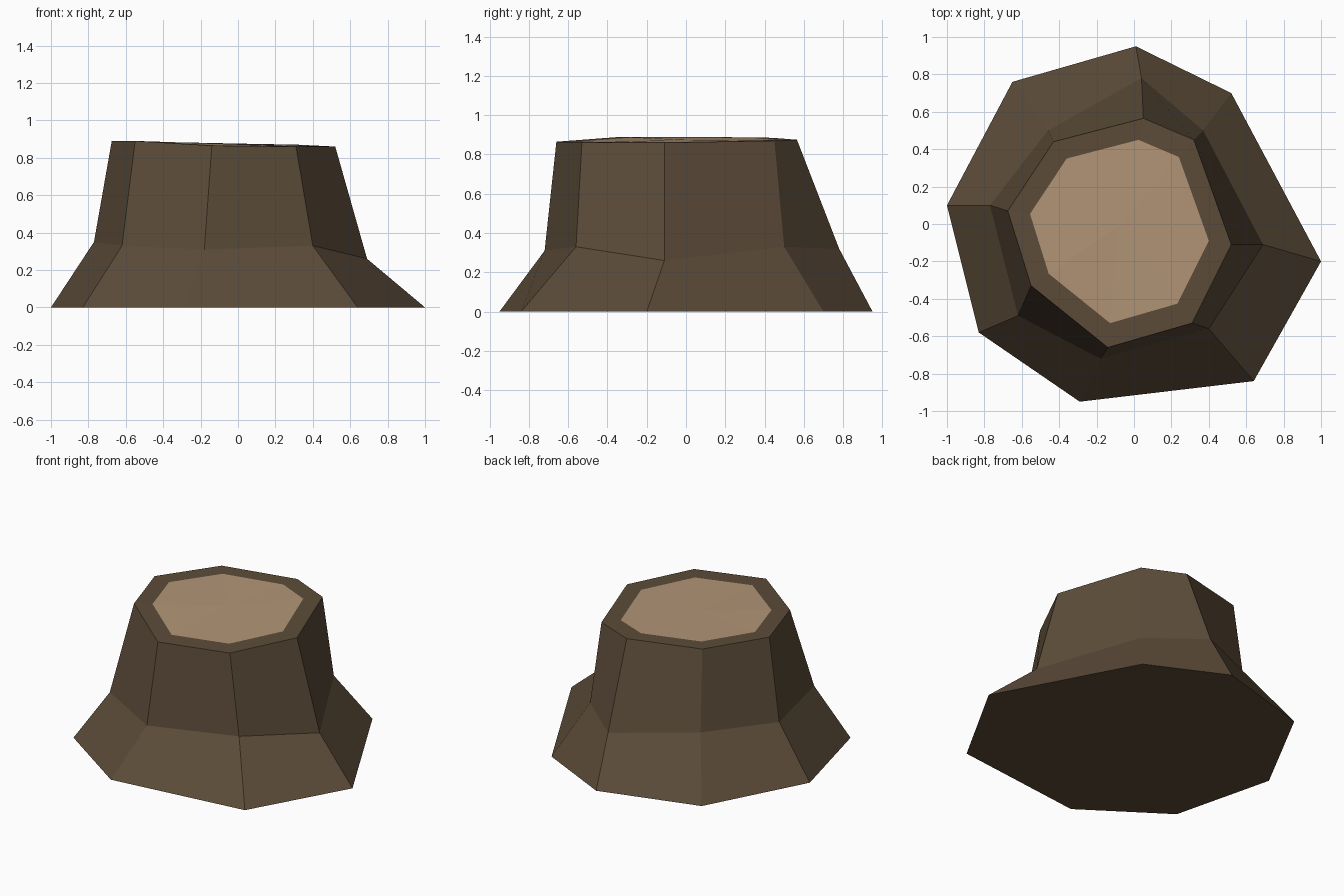
import bpy
import bmesh
from mathutils import Vector

default_cube = bpy.data.objects.get("Cube")
if default_cube:
    bpy.data.objects.remove(default_cube, do_unlink=True)


def make_material(name, color):
    material = bpy.data.materials.new(name)
    material.use_nodes = True
    material.diffuse_color = color
    shader = next(n for n in material.node_tree.nodes if n.type == "BSDF_PRINCIPLED")
    shader.inputs["Base Color"].default_value = color
    shader.inputs["Roughness"].default_value = 0.9
    return material


BARK, CUT_WOOD = 0, 1
materials = [
    make_material("dark_brown_bark", (0.107, 0.072, 0.041, 1)),
    make_material("pale_cut_wood", (0.445, 0.301, 0.184, 1)),
]

# Irregular eight-sided cross-sections, clockwise from the back
root_outline = [(.01, .95, 0), (.52, .7, 0), (1, -.2, 0), (.64, -.84, 0),
                (-.29, -.95, 0), (-.83, -.58, 0), (-1, .1, 0), (-.65, .76, 0)]
waist_outline = [(.04, .78, .32), (.37, .5, .33), (.69, -.11, .26), (.4, -.56, .33),
                 (-.18, -.72, .31), (-.62, -.49, .33), (-.77, .1, .35), (-.46, .5, .35)]
rim_outline = [(.05, .565, .875), (.32, .45, .87), (.52, -.11, .86), (.31, -.53, .86),
               (-.14, -.66, .865), (-.55, -.33, .89), (-.675, .07, .89), (-.43, .44, .885)]

# The cut face is the rim shrunk toward the heart of the trunk
heart = Vector((-.08, -.01, .875))
cut_outline = [heart.lerp(Vector(point), 0.8) for point in rim_outline]


def add_ring(bm, outline):
    return [bm.verts.new(point) for point in outline]


def bridge(bm, lower, upper):
    count = len(lower)
    for i in range(count):
        j = (i + 1) % count
        bm.faces.new((lower[i], upper[i], upper[j], lower[j]))


bm = bmesh.new()
rings = [add_ring(bm, outline)
         for outline in (root_outline, waist_outline, rim_outline, cut_outline)]

# Flared roots, trunk and bark rim
for lower, upper in zip(rings, rings[1:]):
    bridge(bm, lower, upper)

# Flat underside
bm.faces.new(rings[0])

# Pale cut wood as a fan around the heart
centre = bm.verts.new(heart)
cut_ring = rings[-1]
for i, vert in enumerate(cut_ring):
    face = bm.faces.new((vert, centre, cut_ring[(i + 1) % len(cut_ring)]))
    face.material_index = CUT_WOOD

bmesh.ops.recalc_face_normals(bm, faces=bm.faces)
mesh = bpy.data.meshes.new("tree_stump")
bm.to_mesh(mesh)
bm.free()
for material in materials:
    mesh.materials.append(material)
stump = bpy.data.objects.new("tree_stump", mesh)
bpy.context.collection.objects.link(stump)
